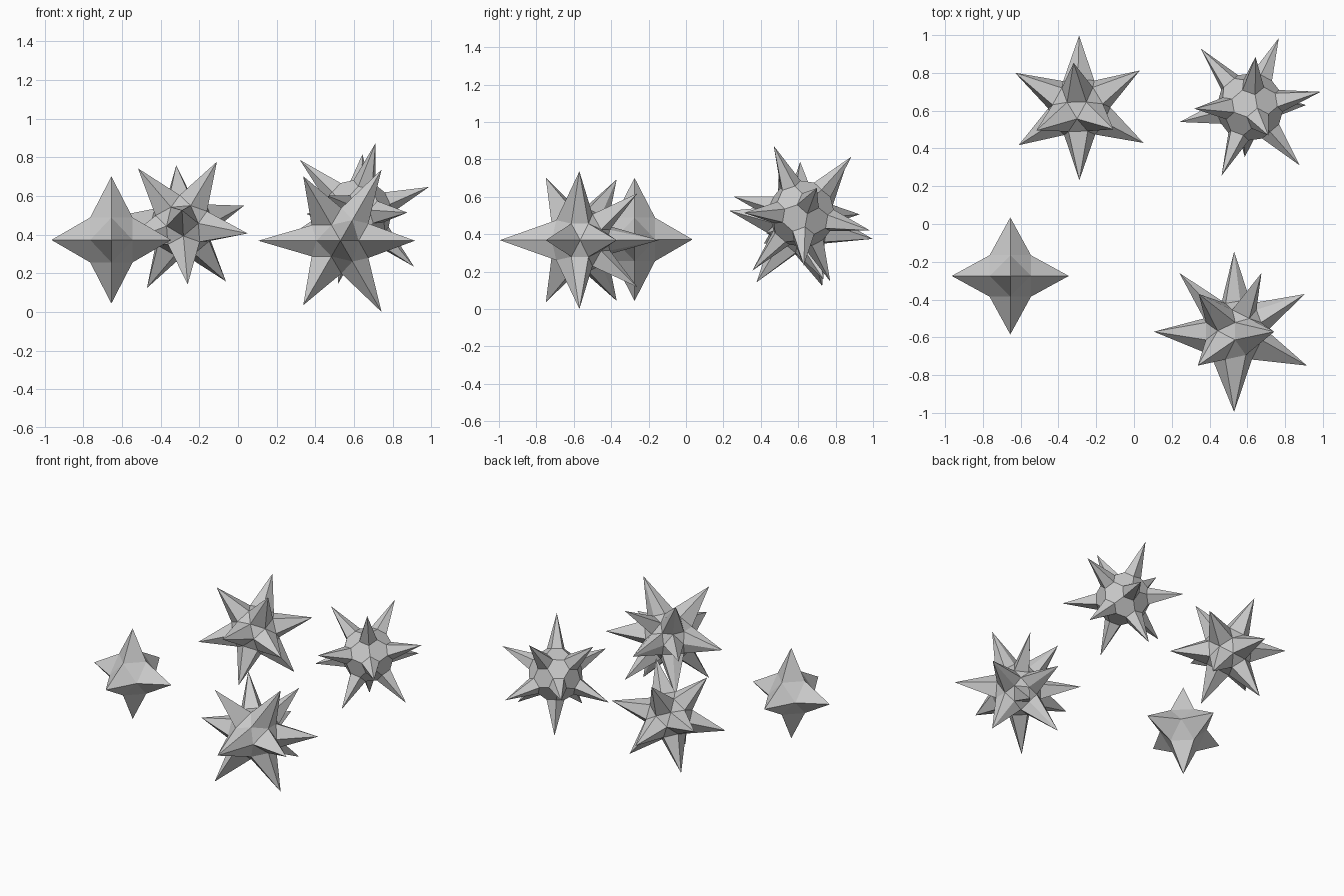
import bpy, bmesh
from math import sin, cos, radians, acos, sqrt
from mathutils import Vector, Matrix

cube = bpy.data.objects.get("Cube")
if cube:
    bpy.data.objects.remove(cube, do_unlink=True)

grey = bpy.data.materials.new("plain_grey")
grey.use_nodes = True
colour = (0.6, 0.6, 0.6, 1)
grey.diffuse_color = colour
grey.node_tree.nodes["Principled BSDF"].inputs["Base Color"].default_value = colour


def ring(angle, start, count):
    """Directions at one angle from the z axis, evenly spread around it."""
    step = 360 / count
    return [Vector((sin(angle) * cos(radians(start + step * i)),
                    sin(angle) * sin(radians(start + step * i)),
                    cos(angle))) for i in range(count)]


def icosahedral(p, q):
    """Twelve even directions; p is one tip, q shows the way to a neighbour."""
    z = Vector(p).normalized()
    x = Vector(q)
    x = (x - z * x.dot(z)).normalized()
    turn = Matrix((x, z.cross(x), z)).transposed()
    tilt = acos(1 / sqrt(5))
    pole = Vector((0, 0, 1))
    tips = [pole, -pole] + ring(tilt, 0, 5)
    tips += [-v for v in ring(tilt, 0, 5)]
    return [turn @ v for v in tips]


def spiky_star(name, centre, tips, reach, core, cut=0.5, stretch=1.0):
    """Long pyramids on a cut-cornered core, with flat facets between them."""
    hull = bmesh.new()
    for t in tips:
        hull.verts.new(t)
    bmesh.ops.convex_hull(hull, input=hull.verts[:])
    bm = bmesh.new()
    made = {}

    def vert(key, direction, radius):
        if key not in made:
            p = direction.normalized() * radius
            p.z *= stretch
            made[key] = bm.verts.new(p)
        return made[key]

    def valley(a, b):
        key = frozenset((a, b)) if cut == 0.5 else (a, b)
        return vert(key, a.co.lerp(b.co, cut), core)

    for face in hull.faces:
        corners = list(face.verts)
        facet = []
        for i, v in enumerate(corners):
            after, before = corners[(i + 1) % len(corners)], corners[i - 1]
            out, back = valley(v, after), valley(v, before)
            bm.faces.new((vert(v, v.co, reach), out, back))
            for w in (back, out):
                if w not in facet:
                    facet.append(w)
        bm.faces.new(facet)
    bmesh.ops.recalc_face_normals(bm, faces=bm.faces[:])
    mesh = bpy.data.meshes.new(name)
    bm.to_mesh(mesh)
    bm.free()
    hull.free()
    mesh.materials.append(grey)
    obj = bpy.data.objects.new(name, mesh)
    obj.location = centre
    bpy.context.collection.objects.link(obj)


# Six-pointed star
axes = [Vector(s * c for c in row) for s in (1, -1) for row in Matrix.Identity(3)]
spiky_star("six_point_star", (-0.655, -0.275, 0.372), axes, 0.31, 0.155, stretch=1.06)

# Twelve-pointed star with broad spikes
spiky_star("broad_spike_star", (-0.29, 0.615, 0.45),
           icosahedral((-0.03, 0.24, 0.31), (0.32, 0.19, 0.09)), 0.39, 0.165)

# Twelve-pointed star with narrow spikes and small flats between
spiky_star("narrow_spike_star", (0.615, 0.62, 0.51),
           icosahedral((-0.31, -0.01, 0.29), (0.06, -0.15, 0.39)), 0.405, 0.18, cut=1 / 3)

# Fourteen-pointed star, threefold about the front-to-back axis
pole = Vector((0, 0, 1))
rings = [pole, -pole]
for tilt, start in ((65, 0), (90, 180), (118, 0), (137, 180)):
    rings += ring(radians(tilt), start, 3)
to_front = Matrix.Rotation(radians(90), 3, 'X')
spiky_star("fourteen_point_star", (0.53, -0.57, 0.368),
           [to_front @ v for v in rings], 0.425, 0.175)
